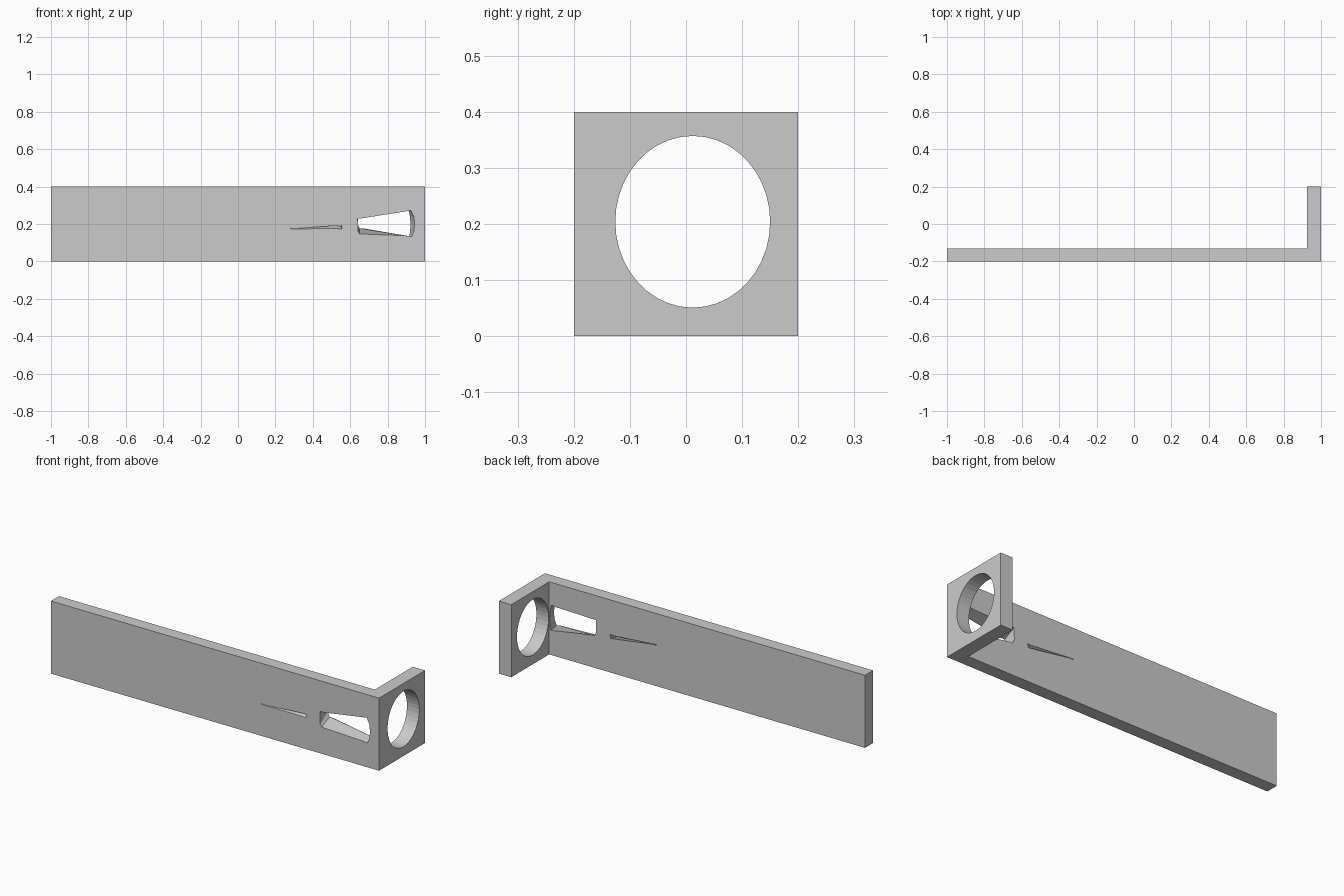
import bpy, bmesh, math

if "Cube" in bpy.data.objects:
    bpy.data.objects.remove(bpy.data.objects["Cube"])


def loft(name, loop_a, loop_b):
    """Closed solid between two matching loops of points."""
    bm = bmesh.new()
    a = [bm.verts.new(p) for p in loop_a]
    b = [bm.verts.new(p) for p in loop_b]
    n = len(a)
    for i in range(n):
        j = (i + 1) % n
        bm.faces.new((a[i], a[j], b[j], b[i]))
    bm.faces.new(a)
    bm.faces.new(b[::-1])
    bmesh.ops.recalc_face_normals(bm, faces=bm.faces)
    mesh = bpy.data.meshes.new(name)
    bm.to_mesh(mesh)
    bm.free()
    obj = bpy.data.objects.new(name, mesh)
    bpy.context.collection.objects.link(obj)
    return obj


def slanted_cutter(name, front, back, y0=-0.2, y1=-0.13, extra=0.1):
    """Cutter whose outline changes from the front face to the back face."""
    def at(t):
        return [(f[0] + t * (b[0] - f[0]), y0 + t * (y1 - y0),
                 f[1] + t * (b[1] - f[1])) for f, b in zip(front, back)]
    return loft(name, at(-extra), at(1 + extra))


# L-shaped bracket: long wall plus short end plate
plan = [(-1, -0.2), (1, -0.2), (1, 0.2), (0.925, 0.2), (0.925, -0.13), (-1, -0.13)]
bracket = loft("bracket", [(x, y, 0) for x, y in plan], [(x, y, 0.4) for x, y in plan])

# Oval opening through the end plate
N = 40
oval = [(0.012 + 0.138 * math.cos(2 * math.pi * i / N),
         0.204 + 0.153 * math.sin(2 * math.pi * i / N)) for i in range(N)]
oval_cutter = loft("oval_cutter", [(0.85, y, z) for y, z in oval],
                   [(1.05, y, z) for y, z in oval])

# Tapered window in the long wall, sloping up towards the back
window_cutter = slanted_cutter(
    "window_cutter",
    [(0.64, 0.23), (0.925, 0.272), (0.94, 0.24), (0.945, 0.2), (0.94, 0.16),
     (0.928, 0.133), (0.65, 0.147), (0.641, 0.16)],
    [(0.64, 0.265), (0.912, 0.275), (0.92, 0.24), (0.922, 0.2), (0.92, 0.16),
     (0.915, 0.135), (0.65, 0.177), (0.638, 0.2)])

# Thin slit beside the window
slit_cutter = slanted_cutter(
    "slit_cutter",
    [(0.28, 0.178), (0.555, 0.193), (0.555, 0.172), (0.28, 0.174)],
    [(0.27, 0.229), (0.555, 0.209), (0.55, 0.188), (0.27, 0.225)])

# Cut the openings
bpy.context.view_layer.objects.active = bracket
for cutter in (oval_cutter, window_cutter, slit_cutter):
    mod = bracket.modifiers.new(cutter.name, 'BOOLEAN')
    mod.operation = 'DIFFERENCE'
    mod.solver = 'EXACT'
    mod.object = cutter
    bpy.ops.object.modifier_apply(modifier=mod.name)
    bpy.data.objects.remove(cutter)
